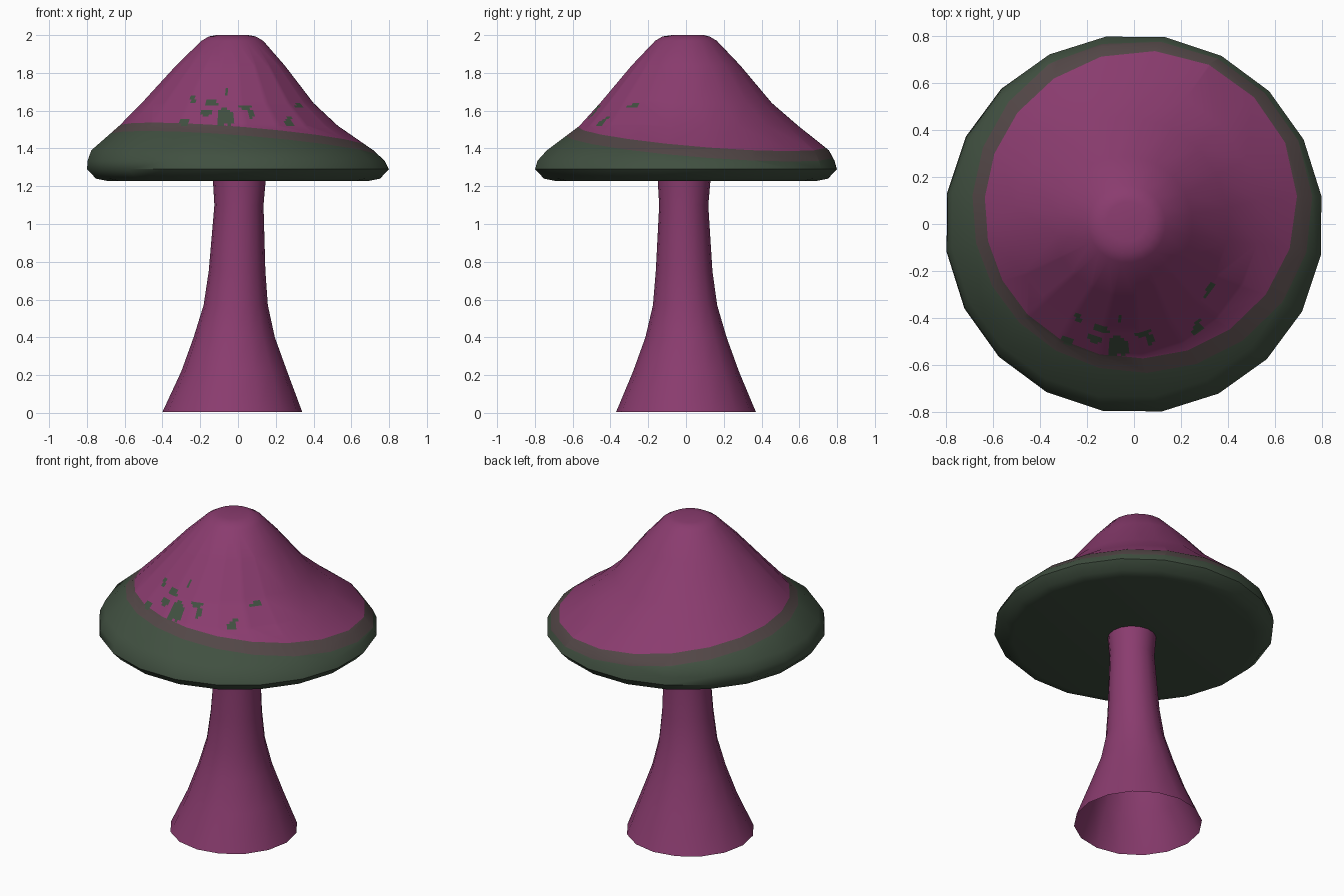
import bpy, bmesh, math
from mathutils import Vector

if "Cube" in bpy.data.objects:
    bpy.data.objects.remove(bpy.data.objects["Cube"])


def material(name, rgb):
    m = bpy.data.materials.new(name)
    m.diffuse_color = (*rgb, 1)
    m.use_nodes = True
    m.node_tree.nodes["Principled BSDF"].inputs["Base Color"].default_value = m.diffuse_color
    return m


purple = material("purple", (0.255, 0.045, 0.158))
green = material("dark_green", (0.052, 0.080, 0.052))
blend = material("grey_brown", (0.085, 0.062, 0.062))


def loft(bm, rings, sides, start):
    """Skin a stack of (z, centre x, centre y, radius) rings; returns the vertex rings."""
    loops = []
    for z, cx, cy, r in rings:
        angles = [math.radians(start) + math.tau * i / sides for i in range(sides)]
        loops.append([bm.verts.new((cx + r * math.cos(a), cy + r * math.sin(a), z)) for a in angles])
    for low, high in zip(loops, loops[1:]):
        for i in range(sides):
            j = (i + 1) % sides
            bm.faces.new((low[i], low[j], high[j], high[i]))
    return loops


def finish(bm, name, mats, angle):
    bmesh.ops.recalc_face_normals(bm, faces=bm.faces[:])
    mesh = bpy.data.meshes.new(name)
    bm.to_mesh(mesh)
    bm.free()
    for m in mats:
        mesh.materials.append(m)
    obj = bpy.data.objects.new(name, mesh)
    bpy.context.collection.objects.link(obj)
    bpy.ops.object.select_all(action='DESELECT')
    bpy.context.view_layer.objects.active = obj
    obj.select_set(True)
    bpy.ops.object.shade_smooth_by_angle(angle=math.radians(angle))
    return obj


# Stem: flared tube, open at the bottom
bm = bmesh.new()
loft(bm, [(0.005, -0.03, 0, 0.37), (0.22, -0.02, 0, 0.28), (0.40, -0.02, 0, 0.215),
          (0.57, -0.012, -0.005, 0.17), (0.75, -0.005, -0.01, 0.15),
          (1.10, 0.005, -0.012, 0.13), (1.235, 0.007, -0.01, 0.14)], 16, 0)
finish(bm, "stem", [purple], 60)

# Cap: bell-shaped dome with a rounded rim and flat underside
bm = bmesh.new()
loops = loft(bm, [(1.228, 0, 0, 0.70), (1.24, 0, 0, 0.76), (1.29, 0, 0, 0.808),
                  (1.335, -0.01, 0, 0.795), (1.39, -0.03, 0.01, 0.755),
                  (1.52, -0.05, 0.015, 0.585), (1.64, -0.055, 0, 0.46),
                  (1.84, -0.04, 0, 0.29), (1.97, -0.03, 0, 0.165),
                  (1.993, -0.03, 0, 0.125), (2.0, -0.03, 0.01, 0.085)], 20, 8.5)
bm.faces.new(loops[0][::-1])
bm.faces.new(loops[-1])

# Fine grid on the front of the dome to carry the speckles
front = [f for f in bm.faces if len(f.verts) == 4 and 1.5 < f.calc_center_median().z < 1.78
         and f.calc_center_median().y < -0.2 and abs(f.calc_center_median().x) < 0.45]
edges = list({e for f in front for e in f.edges})
bmesh.ops.subdivide_edges(bm, edges=edges, cuts=9, use_grid_fill=True)

# Tilted colour borders cut into the dome
tilt = Vector((0.08, 0.08, 1))
for height in (1.42, 1.47):
    bmesh.ops.bisect_plane(bm, geom=bm.verts[:] + bm.edges[:] + bm.faces[:],
                           plane_co=(0, 0, height), plane_no=tilt.normalized(), dist=1e-5)

# Speckles as (x, z, half width, half height)
speckles = [(-0.24, 1.66, .017, .014), (-0.17, 1.59, .035, .02), (-0.14, 1.64, .04, .016),
            (-0.06, 1.70, .015, .013), (-0.07, 1.56, .045, .055), (0.04, 1.62, .032, .014),
            (0.07, 1.58, .02, .025), (0.27, 1.52, .02, .05), (-0.28, 1.54, .03, .02),
            (0.32, 1.625, .025, .012)]
for f in bm.faces:
    c = f.calc_center_median()
    level = c.dot(tilt)
    f.material_index = 0 if level > 1.47 else 2 if level > 1.42 else 1
    if c.y < -0.2 and len(f.verts) == 4 and f.calc_area() < 0.002 and any(
            ((c.x - x) / w) ** 2 + ((c.z - z) / h) ** 2 < 1 for x, z, w, h in speckles):
        f.material_index = 1
finish(bm, "cap", [purple, green, blend], 50)
